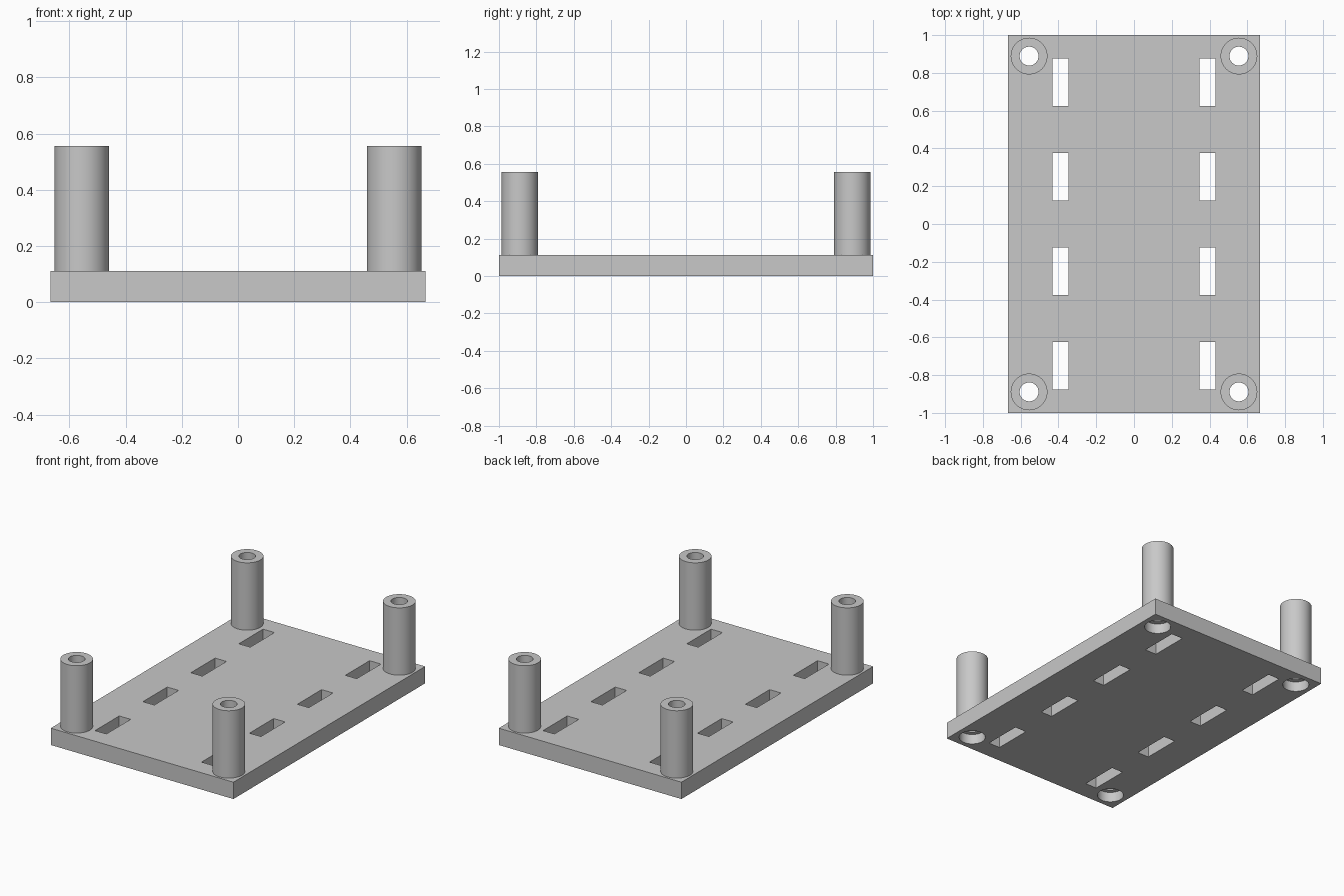
import bpy
import bmesh
from math import pi, radians
from mathutils import Matrix, Vector

cube = bpy.data.objects.get("Cube")
if cube:
    bpy.data.objects.remove(cube, do_unlink=True)

U = 1 / 18                      # design unit
HALF_X, HALF_Y, THICK = 12 * U, 18 * U, 2 * U
POST_X, POST_Y, POST_TOP = 10 * U, 16 * U, 10 * U
POST_R, BORE_R = 1.75 * U, 0.9 * U
RECESS_R, RECESS_TOP = 1.45 * U, 1.2 * U
SLOT_X, SLOT_SIZE = 7 * U, (1.5 * U, 4.55 * U)
SEGMENTS = 48

grey = bpy.data.materials.new("plain grey")
grey.use_nodes = True
colour = (0.58, 0.58, 0.58, 1)
grey.diffuse_color = colour
grey.node_tree.nodes["Principled BSDF"].inputs["Base Color"].default_value = colour


def add_box(bm, centre, size):
    matrix = Matrix.Translation(centre) @ Matrix.Diagonal((*size, 1))
    bmesh.ops.create_cube(bm, size=1, matrix=matrix)


def add_lathe(bm, profile, x, y):
    """Revolve a closed (radius, height) profile about a vertical axis."""
    verts = [bm.verts.new((x + r, y, z)) for r, z in profile]
    edges = [bm.edges.new((a, b)) for a, b in zip(verts, verts[1:] + verts[:1])]
    bmesh.ops.spin(bm, geom=verts + edges, cent=(x, y, 0), axis=(0, 0, 1),
                   angle=2 * pi, steps=SEGMENTS, use_merge=True)


def make_object(name, bm):
    bmesh.ops.remove_doubles(bm, verts=bm.verts, dist=1e-5)
    bmesh.ops.dissolve_degenerate(bm, edges=bm.edges, dist=1e-6)
    bmesh.ops.recalc_face_normals(bm, faces=bm.faces)
    mesh = bpy.data.meshes.new(name)
    bm.to_mesh(mesh)
    bm.free()
    mesh.materials.append(grey)
    obj = bpy.data.objects.new(name, mesh)
    bpy.context.collection.objects.link(obj)
    return obj


def select_only(obj):
    bpy.ops.object.select_all(action="DESELECT")
    obj.select_set(True)
    bpy.context.view_layer.objects.active = obj


corners = [(sx, sy) for sx in (-1, 1) for sy in (-1, 1)]

# Base plate
bm = bmesh.new()
add_box(bm, (0, 0, THICK / 2), (2 * HALF_X, 2 * HALF_Y, THICK))
plate = make_object("base_plate", bm)

# Cutters: strap slots and stepped screw holes
bm = bmesh.new()
for side in (-1, 1):
    for y in (-0.75, -0.25, 0.25, 0.75):
        add_box(bm, (side * SLOT_X, y, THICK / 2), (*SLOT_SIZE, 2 * THICK))
hole_profile = [(0, -U), (RECESS_R, -U), (RECESS_R, RECESS_TOP),
                (BORE_R, RECESS_TOP), (BORE_R, THICK + U), (0, THICK + U)]
for sx, sy in corners:
    add_lathe(bm, hole_profile, sx * POST_X, sy * POST_Y)
cutter = make_object("plate_cutter", bm)
cutter.hide_render = True

cut = plate.modifiers.new("openings", "BOOLEAN")
cut.operation = "DIFFERENCE"
cut.solver = "EXACT"
cut.object = cutter
select_only(plate)
bpy.ops.object.modifier_apply(modifier=cut.name)
bpy.data.objects.remove(cutter, do_unlink=True)
bpy.ops.object.shade_smooth_by_angle(angle=radians(30))

# Hollow corner posts
post_profile = [(BORE_R, THICK), (POST_R, THICK), (POST_R, POST_TOP), (BORE_R, POST_TOP)]
for sx, sy in corners:
    bm = bmesh.new()
    add_lathe(bm, post_profile, sx * POST_X, sy * POST_Y)
    name = ("front" if sy < 0 else "back") + ("_left" if sx > 0 else "_right") + "_post"
    post = make_object(name, bm)
    select_only(post)
    bpy.ops.object.shade_smooth_by_angle(angle=radians(30))
